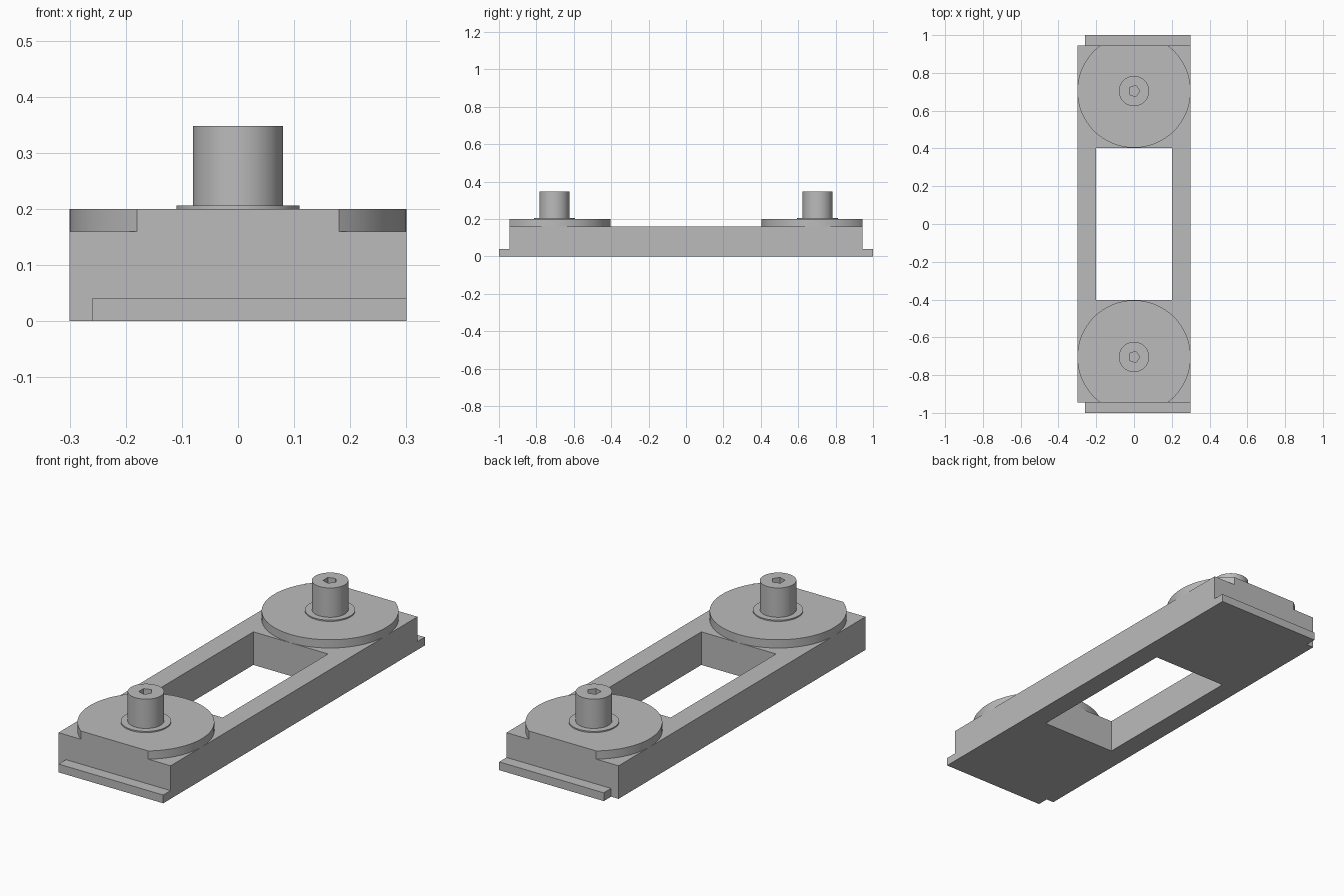
import bpy
import math

cube = bpy.data.objects.get("Cube")
if cube:
    bpy.data.objects.remove(cube, do_unlink=True)

grey = bpy.data.materials.new("plain grey")
grey.use_nodes = True
grey.diffuse_color = (0.5, 0.5, 0.5, 1)
grey.node_tree.nodes["Principled BSDF"].inputs["Base Color"].default_value = (0.5, 0.5, 0.5, 1)

END = 0.944      # end faces of the body
PIN_Y = 0.704    # distance of each pin from the middle


def box(name, x, y, z):
    """Box from its low and high limits on each axis."""
    bpy.ops.mesh.primitive_cube_add(size=1)
    ob = bpy.context.object
    ob.name = name
    ob.location = [(a + b) / 2 for a, b in (x, y, z)]
    ob.scale = [b - a for a, b in (x, y, z)]
    bpy.ops.object.transform_apply(location=True, rotation=True, scale=True)
    ob.data.materials.append(grey)
    return ob


def cylinder(name, radius, y, z, sides=96):
    bpy.ops.mesh.primitive_cylinder_add(
        vertices=sides, radius=radius, depth=z[1] - z[0],
        location=(0, y, (z[0] + z[1]) / 2))
    ob = bpy.context.object
    ob.name = name
    ob.data.materials.append(grey)
    return ob


def combine(target, tool, operation):
    """Apply a boolean and remove the tool."""
    mod = target.modifiers.new(operation.lower(), "BOOLEAN")
    mod.operation = operation
    mod.solver = "EXACT"
    mod.object = tool
    bpy.context.view_layer.objects.active = target
    bpy.ops.object.modifier_apply(modifier=mod.name)
    bpy.data.objects.remove(tool, do_unlink=True)


def smooth(ob):
    bpy.ops.object.select_all(action="DESELECT")
    ob.select_set(True)
    bpy.context.view_layer.objects.active = ob
    bpy.ops.object.shade_smooth_by_angle(angle=math.radians(30))


# Base plate with a rectangular window
body = box("base_plate", (-0.3, 0.3), (-END, END), (0, 0.16))
combine(body, box("window_cutter", (-0.2, 0.2), (-0.403, 0.403), (-0.1, 0.3)), "DIFFERENCE")

for side, label in ((-1, "front"), (1, "back")):
    # End lip, flush with the left side only
    lo, hi = sorted((side * END, side))
    box(label + "_lip", (-0.26, 0.3), (lo, hi), (0, 0.04))

    # Round pad, cut flush with the end face
    pad = cylinder(label + "_pad", 0.3, side * PIN_Y, (0.12, 0.2), 128)
    lo, hi = sorted((side * END, side * 1.2))
    combine(pad, box("pad_cutter", (-0.5, 0.5), (lo, hi), (0, 0.4)), "DIFFERENCE")
    combine(body, pad, "UNION")

    # Thin washer under the pin
    smooth(cylinder(label + "_washer", 0.11, side * PIN_Y, (0.19, 0.206)))

    # Pin with a five-sided socket pointing to the left
    pin = cylinder(label + "_pin", 0.08, side * PIN_Y, (0.19, 0.348))
    socket = cylinder("socket_cutter", 0.031, side * PIN_Y, (0.29, 0.4), 5)
    socket.rotation_euler.z = -math.pi / 2
    combine(pin, socket, "DIFFERENCE")
    smooth(pin)

smooth(body)
